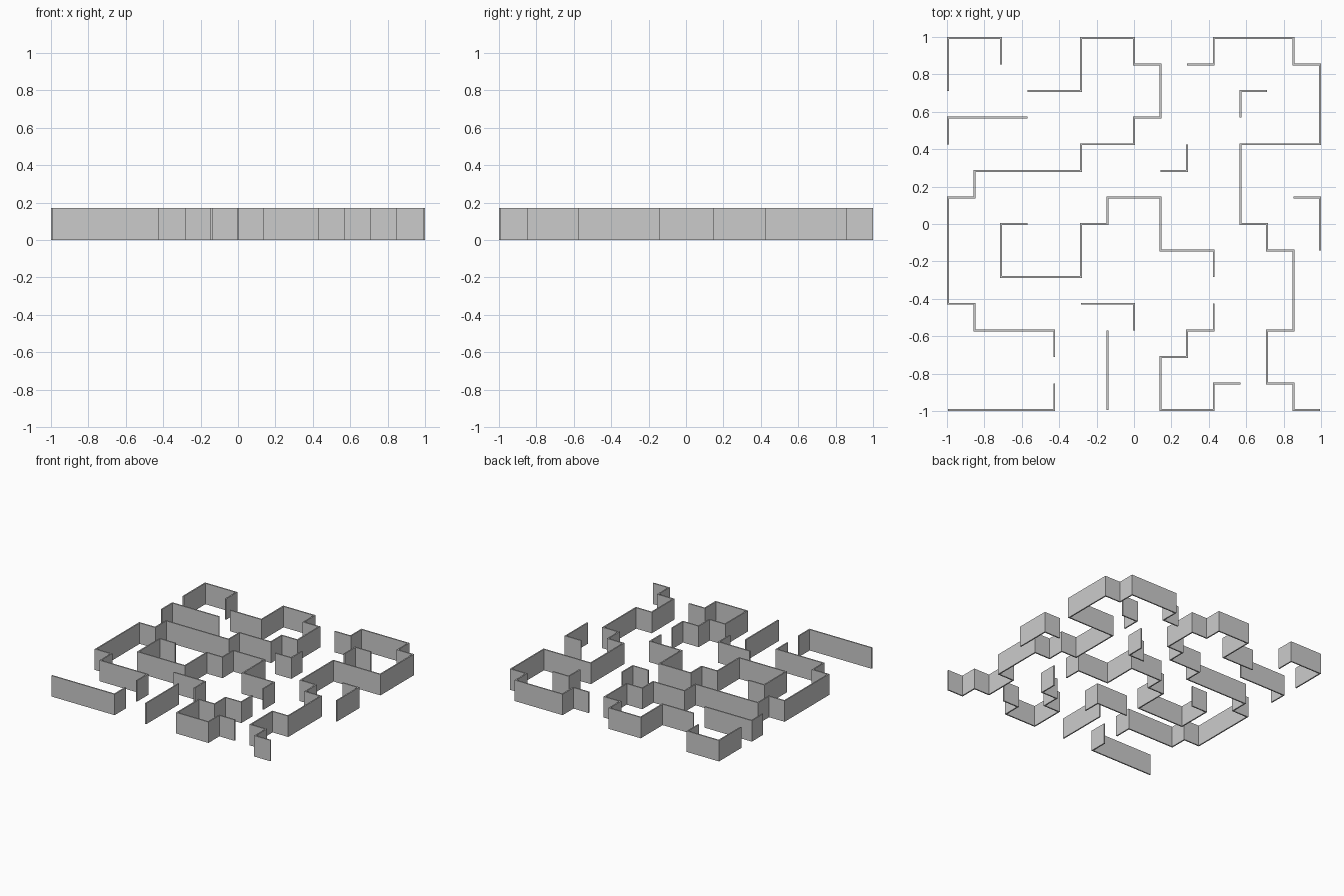
import bpy, bmesh
from mathutils import Vector

if "Cube" in bpy.data.objects:
    bpy.data.objects.remove(bpy.data.objects["Cube"])

T = 0.0105                # wall thickness
H = 0.172                 # wall height
CELL = (2 - T) / 14       # maze grid pitch

# Each wall run: start cell, then moves (R/L/U/D + number of cells)
RUNS = [
    ((-7, 5), "U2 R2 D1"),
    ((-4, 5), "R2 U2 R2 D1 R1 D2 L1 D1 L2 D1 L4 D1 L1 D4 R1 D1 R3 D1"),
    ((-7, 3), "U1 R3"),
    ((2, 6), "R1 U1 R3 D1 R1 D3 L3 D3 R1 D1 R1 D3 L1 D2 R1 D1 R1"),
    ((5, 5), "L1 D1"),
    ((1, 2), "R1 U1"),
    ((6, 1), "R1 D2"),
    ((-4, 0), "L1 D2 R3 U2 R1 U1 R2 D2 R2 D1"),
    ((-2, -3), "R2 D1"),
    ((-1, -4), "D3"),
    ((3, -3), "D1 L1 D1 L1 D2 R2 U1 R1"),
    ((-7, -7), "R4 U1"),
]
DIRS = {"R": Vector((1, 0)), "L": Vector((-1, 0)), "U": Vector((0, 1)), "D": Vector((0, -1))}


def build_wall(name, start, moves):
    pts, dirs = [Vector(start)], []
    for m in moves.split():
        d = DIRS[m[0]]
        dirs.append(d)
        pts.append(pts[-1] + d * int(m[1:]))
    bm = bmesh.new()
    rings = []
    for i, p in enumerate(pts):
        # mitred offset: sum of the neighbouring normals at right-angle corners
        near = dirs[max(i - 1, 0):i + 1]
        n = sum((Vector((-d.y, d.x)) for d in near), Vector((0, 0))) * T / 2
        a, b = p * CELL + n, p * CELL - n
        rings.append([bm.verts.new((q.x, q.y, z)) for q, z in ((a, 0), (b, 0), (b, H), (a, H))])
    for r, s in zip(rings, rings[1:]):
        for k in range(4):
            j = (k + 1) % 4
            bm.faces.new((r[k], r[j], s[j], s[k]))
    bm.faces.new(rings[0])
    bm.faces.new(rings[-1])
    bmesh.ops.recalc_face_normals(bm, faces=bm.faces)
    me = bpy.data.meshes.new(name)
    bm.to_mesh(me)
    bm.free()
    bpy.context.collection.objects.link(bpy.data.objects.new(name, me))


for i, (start, moves) in enumerate(RUNS, 1):
    build_wall(f"maze_wall_{i}", start, moves)
